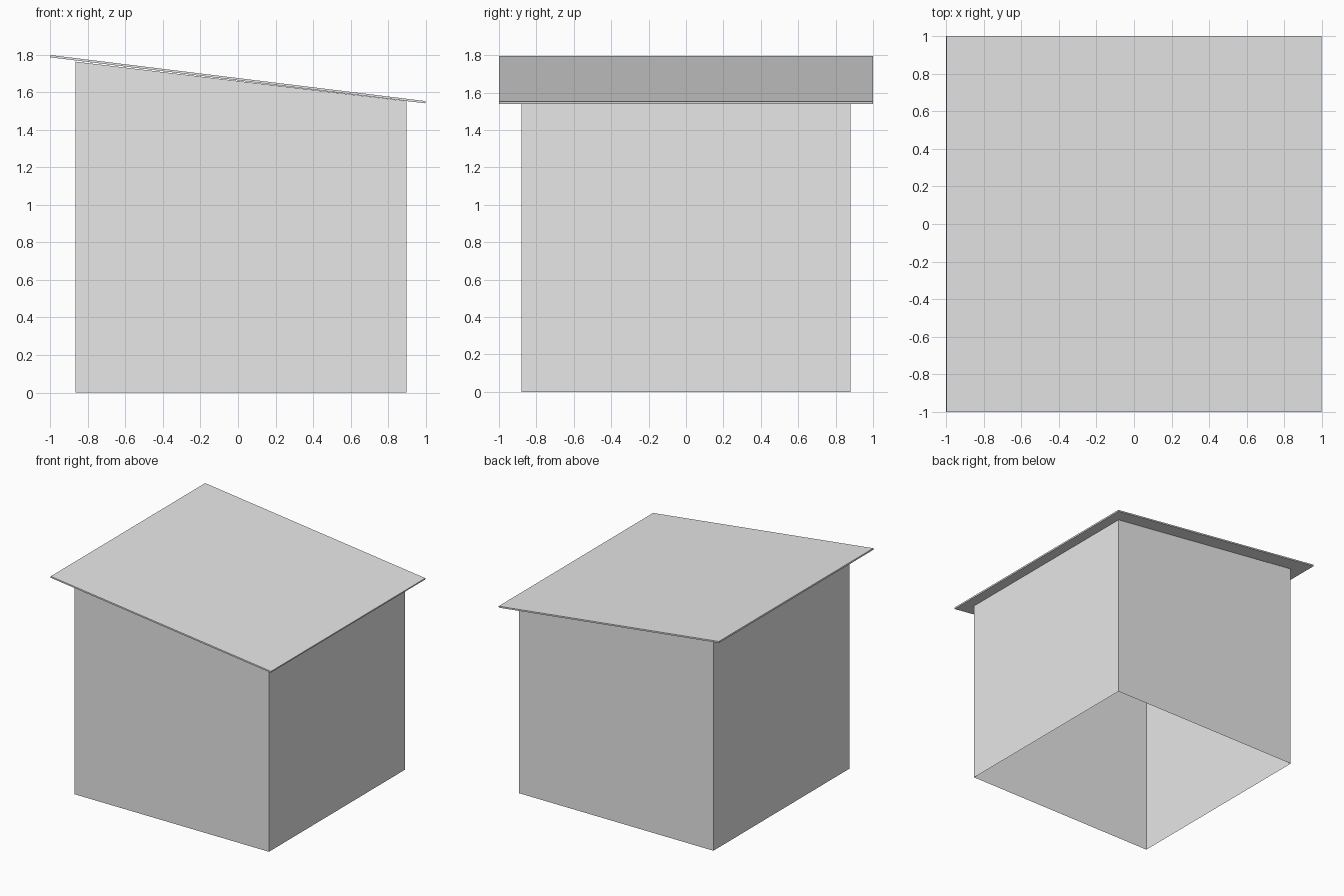
import bpy

cube = bpy.data.objects.get("Cube")
if cube:
    bpy.data.objects.remove(cube, do_unlink=True)

# One plain grey for everything
grey = bpy.data.materials.new("plain_grey")
grey.use_nodes = True
grey.diffuse_color = (0.8, 0.8, 0.8, 1)
grey.node_tree.nodes["Principled BSDF"].inputs["Base Color"].default_value = (0.8, 0.8, 0.8, 1)


def prism(name, profile, half_depth, sides, capped):
    """Extrude an x-z profile (anticlockwise from the front) along y."""
    n = len(profile)
    verts = [(x, y, z) for y in (-half_depth, half_depth) for x, z in profile]
    faces = [list(range(n)), list(range(2 * n - 1, n - 1, -1))] if capped else []
    for i in sides:
        j = (i + 1) % n
        faces.append([i, i + n, j + n, j])
    mesh = bpy.data.meshes.new(name)
    mesh.from_pydata(verts, [], faces)
    mesh.materials.append(grey)
    mesh.update()
    obj = bpy.data.objects.new(name, mesh)
    bpy.context.collection.objects.link(obj)
    return obj


# Four thin walls, open at the bottom and under the roof
wall_profile = [(-0.865, 0), (0.897, 0), (0.897, 1.552), (-0.865, 1.762)]
prism("walls", wall_profile, 0.88, sides=(1, 3), capped=True)

# Thin sloping roof slab that overhangs every wall
roof_profile = [(-1.0, 1.785), (0.997, 1.54), (0.999, 1.552), (-0.998, 1.797)]
prism("roof", roof_profile, 1.0, sides=range(4), capped=True)
